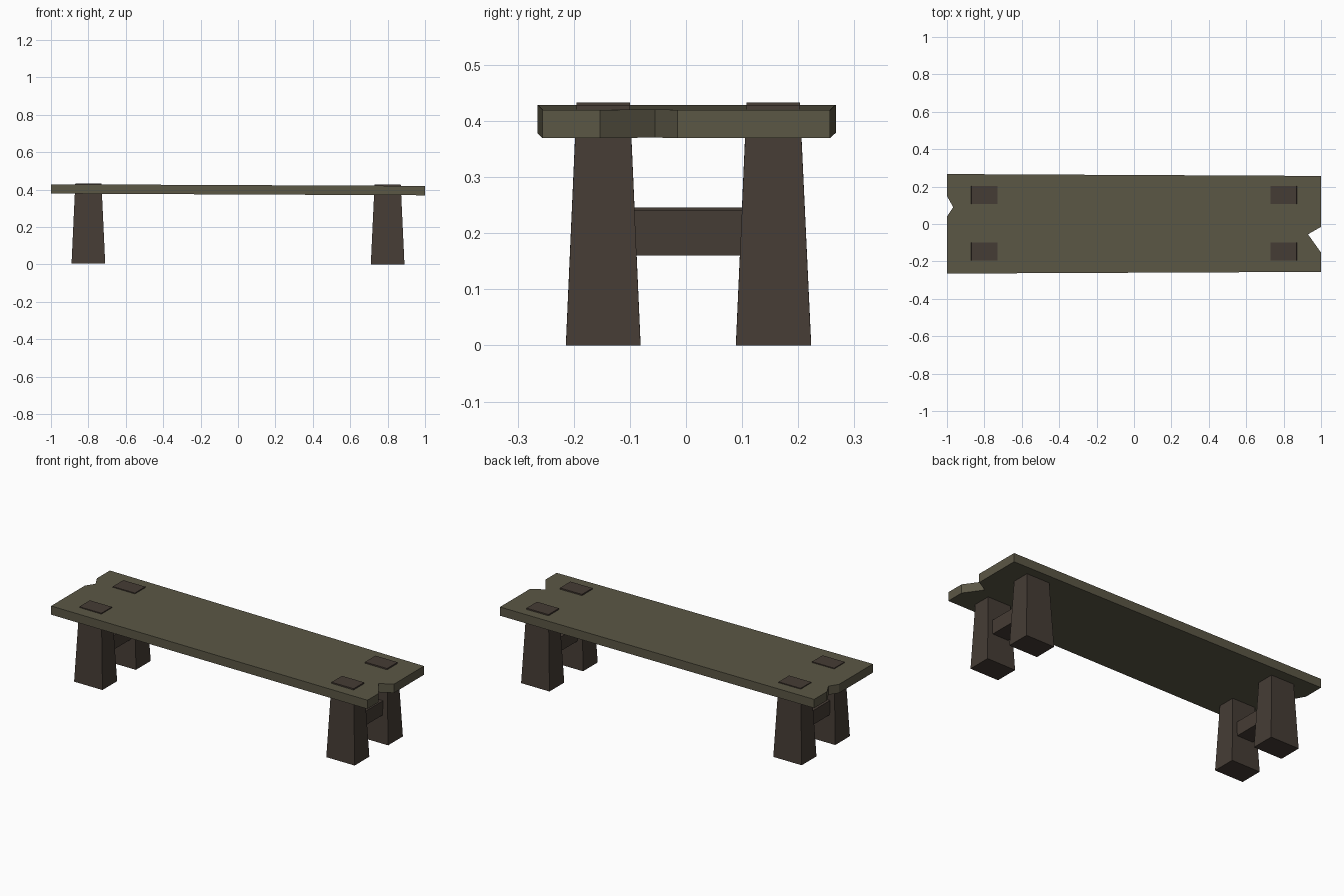
import bpy, bmesh

if "Cube" in bpy.data.objects:
    bpy.data.objects.remove(bpy.data.objects["Cube"])


def material(name, color):
    m = bpy.data.materials.new(name)
    m.diffuse_color = (*color, 1)
    m.use_nodes = True
    m.node_tree.nodes["Principled BSDF"].inputs["Base Color"].default_value = m.diffuse_color
    return m


def loft(name, bottom, top, mat):
    """Solid joining two matching outlines."""
    bm = bmesh.new()
    lo = [bm.verts.new(p) for p in bottom]
    hi = [bm.verts.new(p) for p in top]
    bm.faces.new(lo[::-1])
    bm.faces.new(hi)
    n = len(lo)
    for i in range(n):
        j = (i + 1) % n
        bm.faces.new((lo[i], lo[j], hi[j], hi[i]))
    bmesh.ops.recalc_face_normals(bm, faces=bm.faces)
    me = bpy.data.meshes.new(name)
    bm.to_mesh(me)
    bm.free()
    me.materials.append(mat)
    ob = bpy.data.objects.new(name, me)
    bpy.context.collection.objects.link(ob)
    return ob


def rect(x0, x1, y0, y1, z):
    return [(x0, y0, z), (x1, y0, z), (x1, y1, z), (x0, y1, z)]


plank_mat = material("weathered_plank", (0.105, 0.095, 0.06))
leg_mat = material("dark_wood", (0.06, 0.045, 0.035))

# Seat plank: slightly sloping and tapering, with a split notch in each end
outline = [(-1, -0.265), (1, -0.256), (1, -0.153), (0.93, -0.055), (1, -0.015),
           (1, 0.257), (-1, 0.267), (-1, 0.15), (-0.967, 0.09), (-1, 0.04)]
slope = lambda z: [(x, y, z - 0.0045 * x) for x, y in outline]
loft("seat_plank", slope(0.3745), slope(0.4245), plank_mat)

# Tapered legs poking through the seat, with a cross rail at each end
for side, sx, dz in (("left", -1, 0.005), ("right", 1, 0.0)):
    cx = 0.8 * sx
    for part, y0, y1, t0, t1 in (("front", -0.214, -0.081, -0.195, -0.1),
                                 ("back", 0.089, 0.223, 0.108, 0.203)):
        loft(f"{side}_{part}_leg",
             rect(cx - 0.09, cx + 0.09, y0, y1, dz),
             rect(cx - 0.07, cx + 0.07, t0, t1, 0.428 + dz), leg_mat)
    loft(f"{side}_cross_rail",
         rect(cx - 0.05, cx + 0.05, -0.13, 0.14, 0.16 + dz),
         rect(cx - 0.05, cx + 0.05, -0.13, 0.14, 0.241 + dz), leg_mat)
